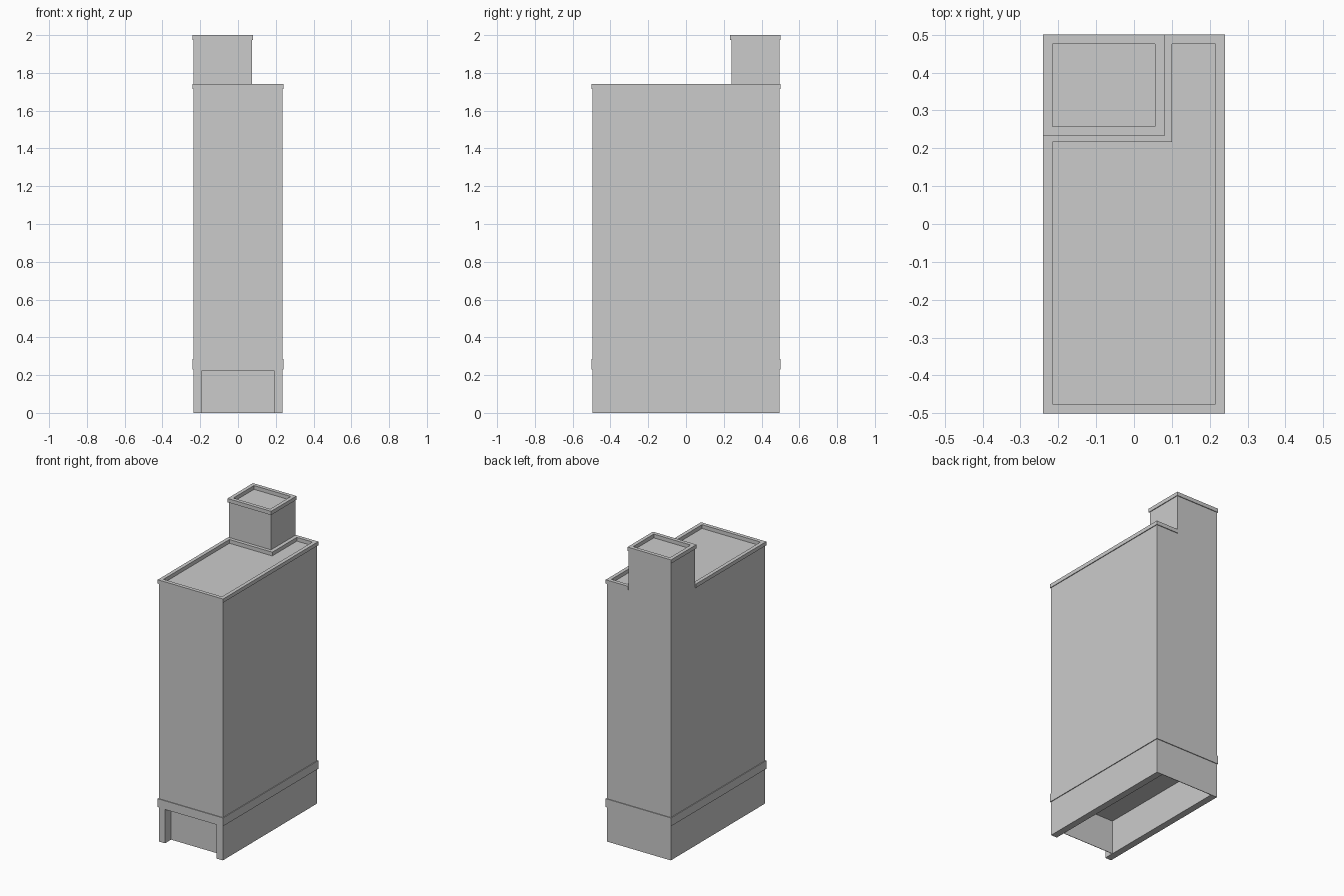
import bpy, bmesh

if "Cube" in bpy.data.objects:
    bpy.data.objects.remove(bpy.data.objects["Cube"])


def finish(name, bm):
    bmesh.ops.recalc_face_normals(bm, faces=bm.faces)
    me = bpy.data.meshes.new(name)
    bm.to_mesh(me)
    bm.free()
    ob = bpy.data.objects.new(name, me)
    bpy.context.collection.objects.link(ob)
    return ob


def rect(x0, x1, y0, y1):
    return [(x0, y0), (x1, y0), (x1, y1), (x0, y1)]


def prism(name, outline, z0, z1):
    bm = bmesh.new()
    low = [bm.verts.new((x, y, z0)) for x, y in outline]
    top = [bm.verts.new((x, y, z1)) for x, y in outline]
    bm.faces.new(low[::-1])
    bm.faces.new(top)
    n = len(outline)
    for i in range(n):
        j = (i + 1) % n
        bm.faces.new((low[i], low[j], top[j], top[i]))
    return finish(name, bm)


def ring(name, outer, inner, z0, z1):
    """Closed band between two outlines with the same number of corners."""
    bm = bmesh.new()
    loops = [[bm.verts.new((x, y, z)) for x, y in o]
             for o, z in ((outer, z0), (outer, z1), (inner, z1), (inner, z0))]
    n = len(outer)
    for k in range(4):
        a, b = loops[k], loops[(k + 1) % 4]
        for i in range(n):
            j = (i + 1) % n
            bm.faces.new((a[i], a[j], b[j], b[i]))
    return finish(name, bm)


def cut(target, cutter):
    cutter.hide_render = True
    mod = target.modifiers.new("cut", 'BOOLEAN')
    mod.operation = 'DIFFERENCE'
    mod.solver = 'EXACT'
    mod.object = cutter
    bpy.context.view_layer.objects.active = target
    bpy.ops.object.modifier_apply(modifier=mod.name)
    bpy.data.objects.remove(cutter)


BX, BY = 0.235, 0.495      # wall faces
CX, CY = 0.24, 0.5         # trim faces
ROOF, TOWER = 1.715, 1.975

# Main block, hollow under the ground floor, with a shallow front entrance
body = prism("main_block", rect(-BX, BX, -BY, BY), 0, ROOF)
cut(body, prism("hollow", rect(-0.19, 0.19, -0.428, 0.491), -0.1, 0.225))
cut(body, prism("entrance", rect(-0.19, 0.19, -0.6, -0.431), -0.1, 0.225))

# Stair tower at the back left corner
prism("roof_tower", rect(-BX, 0.075, 0.24, BY), ROOF, TOWER)

# Band above the ground floor
ring("ground_floor_band", rect(-CX, CX, -CY, CY), rect(-BX, BX, -BY, BY), 0.23, 0.285)

# L-shaped roof parapet wrapping the tower
outer = [(-CX, -CY), (CX, -CY), (CX, CY), (0.075, CY), (0.075, 0.24), (-CX, 0.24)]
inner = [(-0.215, -0.475), (0.215, -0.475), (0.215, 0.475),
         (0.1, 0.475), (0.1, 0.217), (-0.215, 0.217)]
ring("roof_parapet", outer, inner, ROOF, 1.74)

# Tower parapet
ring("tower_parapet", rect(-CX, 0.08, 0.233, CY), rect(-0.215, 0.056, 0.258, 0.475), TOWER, 2.0)
